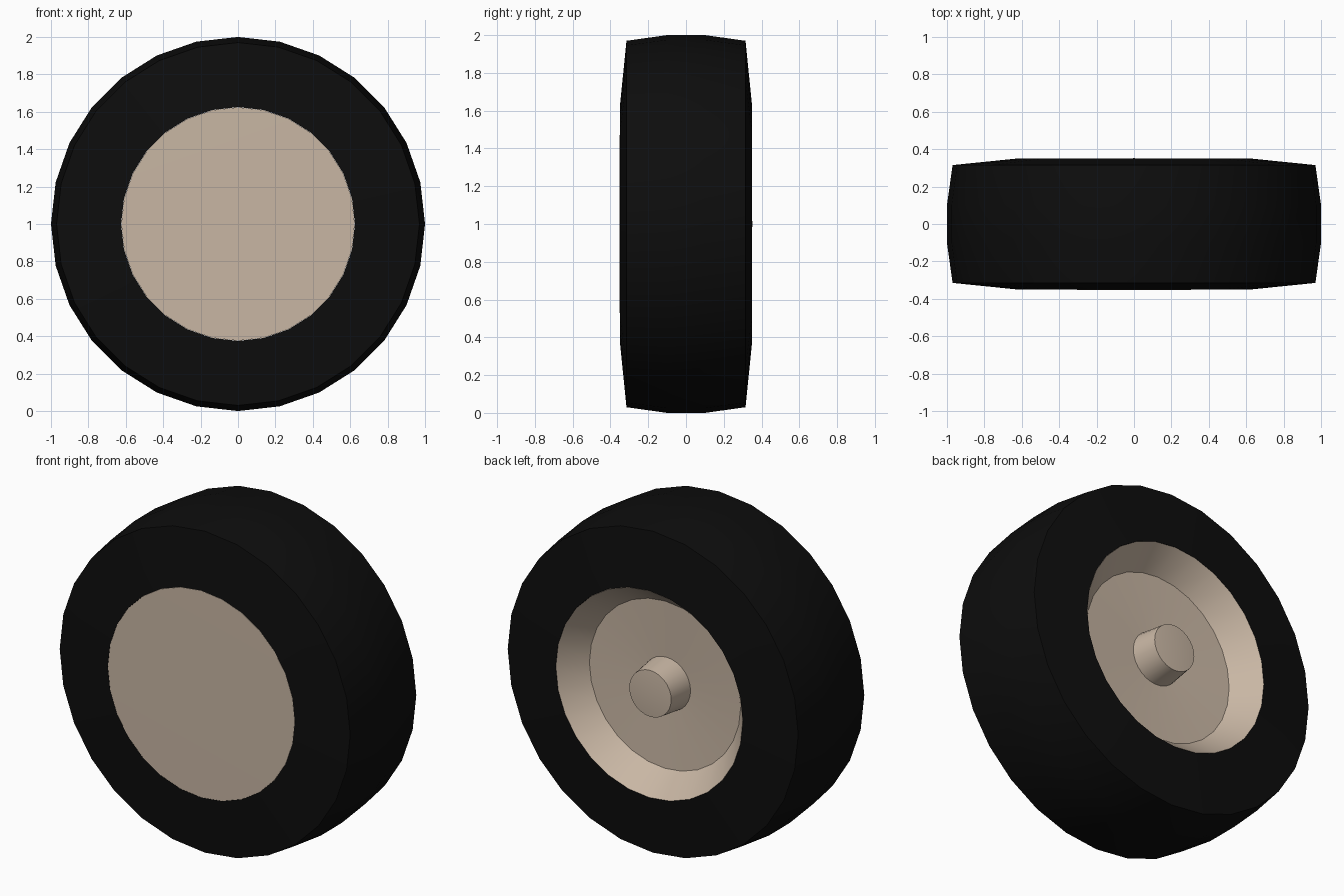
import bpy, bmesh, math

if "Cube" in bpy.data.objects:
    bpy.data.objects.remove(bpy.data.objects["Cube"], do_unlink=True)

SIDES = 28


def material(name, colour):
    mat = bpy.data.materials.new(name)
    mat.use_nodes = True
    mat.diffuse_color = colour
    mat.node_tree.nodes["Principled BSDF"].inputs["Base Color"].default_value = colour
    return mat


def revolve(name, profile, mat):
    """Spin (radius, y) points around the axle; a zero radius closes to a point."""
    bm = bmesh.new()
    verts = [bm.verts.new((r, y, 0)) for r, y in profile]
    edges = [bm.edges.new(pair) for pair in zip(verts, verts[1:])]
    bmesh.ops.spin(bm, geom=verts + edges, cent=(0, 0, 0), axis=(0, 1, 0),
                   angle=math.tau, steps=SIDES, use_merge=True)
    bmesh.ops.remove_doubles(bm, verts=bm.verts, dist=0.0005)
    bmesh.ops.recalc_face_normals(bm, faces=bm.faces)
    mesh = bpy.data.meshes.new(name)
    bm.to_mesh(mesh)
    bm.free()
    mesh.materials.append(mat)
    obj = bpy.data.objects.new(name, mesh)
    obj.location.z = 1
    bpy.context.collection.objects.link(obj)
    bpy.ops.object.select_all(action='DESELECT')
    obj.select_set(True)
    bpy.context.view_layer.objects.active = obj
    bpy.ops.object.shade_smooth_by_angle(angle=math.radians(30))
    return obj


rubber = material("black rubber", (0.004, 0.004, 0.004, 1))
tan = material("tan rim", (0.58, 0.47, 0.37, 1))

# Tyre: crowned tread and gently sloping sidewalls, closed on the inside
half = [(0.625, 0.35), (0.97, 0.315), (1.0, 0.1)]
tyre = half + [(r, -y) for r, y in reversed(half)]
revolve("tyre", tyre + tyre[:1], rubber)

# Rim: nearly flat front cover, flared recess at the back, tapered axle stub
revolve("rim", [(0, -0.353), (0.624, -0.35), (0.624, 0.35), (0.505, 0.2),
                (0.16, 0.185), (0.14, 0.341), (0, 0.352)], tan)
